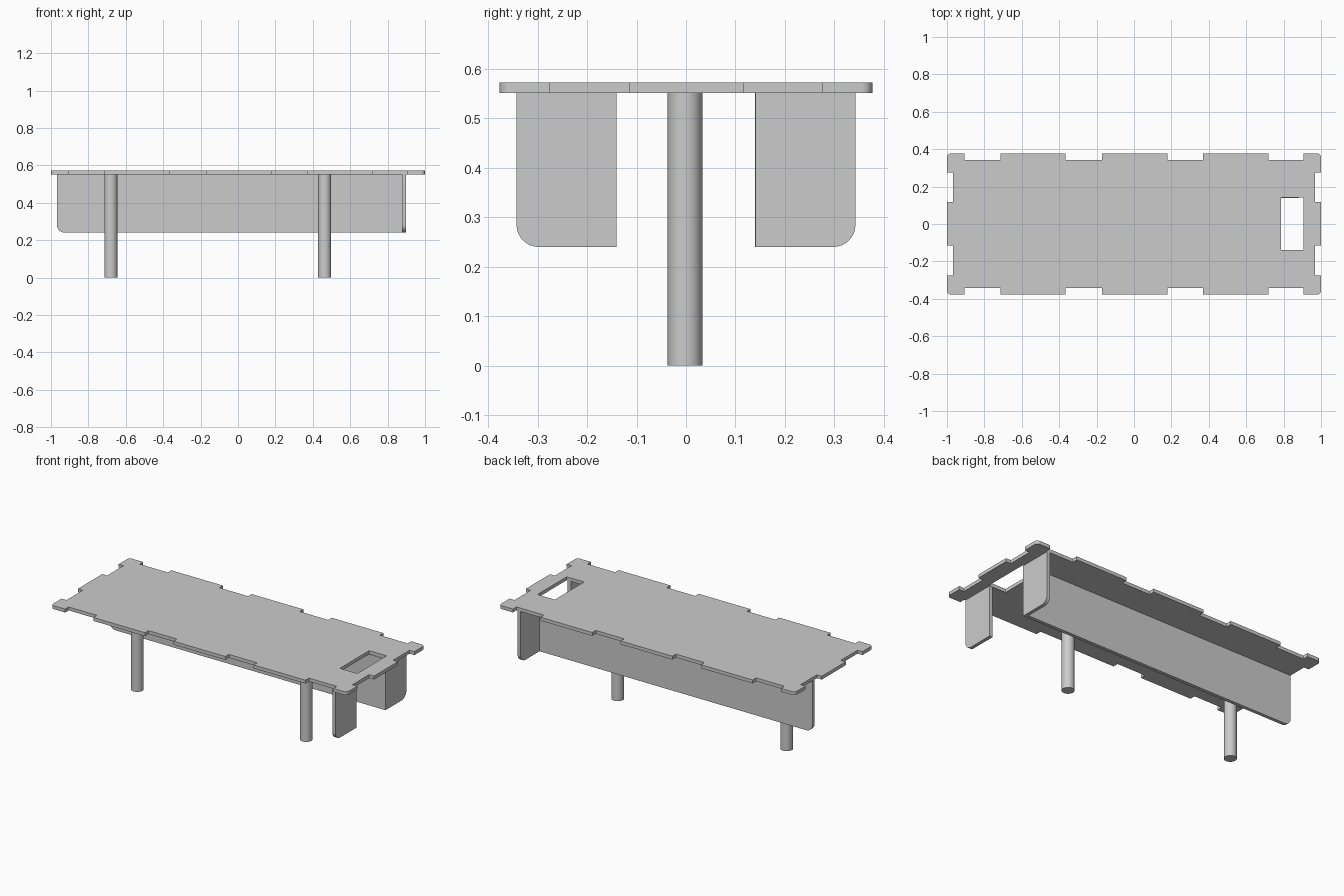
import bpy, bmesh, math
from mathutils import Vector, Matrix

cube = bpy.data.objects.get("Cube")
if cube:
    bpy.data.objects.remove(cube, do_unlink=True)

grey = bpy.data.materials.new("plain grey")
grey.use_nodes = True
colour = (0.6, 0.6, 0.6, 1)
grey.diffuse_color = colour
grey.node_tree.nodes["Principled BSDF"].inputs["Base Color"].default_value = colour

TOP, DECK, BOTTOM = 0.573, 0.552, 0.24
THICK = TOP - DECK


def finish(bm, name):
    bmesh.ops.recalc_face_normals(bm, faces=bm.faces)
    mesh = bpy.data.meshes.new(name)
    bm.to_mesh(mesh)
    bm.free()
    mesh.materials.append(grey)
    obj = bpy.data.objects.new(name, mesh)
    bpy.context.collection.objects.link(obj)
    bpy.ops.object.select_all(action="DESELECT")
    obj.select_set(True)
    bpy.context.view_layer.objects.active = obj
    bpy.ops.object.shade_smooth_by_angle(angle=math.radians(30))
    return obj


def rounded(points, radii, steps=8):
    """Replace the right-angled corners listed in radii {index: radius} by arcs."""
    out = []
    for i, p in enumerate(points):
        p, r = Vector(p), radii.get(i, 0)
        if not r:
            out.append(p)
            continue
        a = (Vector(points[i - 1]) - p).normalized() * r
        b = (Vector(points[(i + 1) % len(points)]) - p).normalized() * r
        for k in range(steps + 1):
            t = k / steps * math.pi / 2
            out.append(p + a * (1 - math.sin(t)) + b * (1 - math.cos(t)))
    return out


def plate(name, loops, to_world):
    """Fill flat loops (later ones are holes), then give them thickness along local z."""
    bm = bmesh.new()
    edges = []
    for loop in loops:
        vs = [bm.verts.new((p[0], p[1], 0)) for p in loop]
        edges += [bm.edges.new((v, vs[(i + 1) % len(vs)])) for i, v in enumerate(vs)]
    bmesh.ops.triangle_fill(bm, edges=edges, use_beauty=True, normal=(0, 0, 1))
    grown = bmesh.ops.extrude_face_region(bm, geom=bm.faces[:])["geom"]
    bmesh.ops.translate(bm, vec=(0, 0, THICK),
                        verts=[g for g in grown if isinstance(g, bmesh.types.BMVert)])
    bm.transform(to_world)
    return finish(bm, name)


# Table top: notched outline with a slot near one end
HX, HY, INX, INY = 1.0, 0.377, 0.967, 0.343
side_steps = [-0.905, -0.715, -0.365, -0.172, 0.178, 0.37, 0.72, 0.907]
end_steps = [-0.276, -0.115, 0.117, 0.275]


def notched(steps, outer, inner):
    pts = []
    for i, s in enumerate(steps):
        pts += [(s, outer), (s, inner)] if i % 2 == 0 else [(s, inner), (s, outer)]
    return pts


front = notched(side_steps, -HY, -INY)
back = notched(side_steps, HY, INY)[::-1]
right = [(x, y) for y, x in notched(end_steps, HX, INX)]
left = [(x, y) for y, x in notched(end_steps, -HX, -INX)][::-1]
outline, corners = [], {}
for corner, run in [((-HX, -HY), front), ((HX, -HY), right),
                    ((HX, HY), back), ((-HX, HY), left)]:
    corners[len(outline)] = 0.022
    outline += [corner] + run
slot = [(0.787, -0.14), (0.905, -0.14), (0.905, 0.143), (0.787, 0.143)]
plate("table_top", [rounded(outline, corners), slot], Matrix.Translation((0, 0, DECK)))

# Long upright panel in the x-z plane, rounded at its free lower corner
long_shape = [(-0.968, BOTTOM), (0.88, BOTTOM), (0.88, DECK), (-0.968, DECK)]
plate("long_panel", [rounded(long_shape, {0: 0.042})],
      Matrix.Translation((0, 0.14 + THICK, 0)) @ Matrix.Rotation(math.pi / 2, 4, "X"))

# Two end panels in the y-z plane, rounded at their outer lower corners
axes = Matrix(((0, 0, 1, 0.878), (1, 0, 0, 0), (0, 1, 0, 0), (0, 0, 0, 1)))
for name, side in (("front_end_panel", -1), ("back_end_panel", 1)):
    shape = [(side * 0.343, BOTTOM), (side * 0.141, BOTTOM),
             (side * 0.141, DECK), (side * 0.343, DECK)]
    plate(name, [rounded(shape, {0: 0.045})], axes)

# Round legs
for name, x in (("right_leg", -0.68), ("left_leg", 0.463)):
    bm = bmesh.new()
    bmesh.ops.create_cone(bm, cap_ends=True, segments=48, radius1=0.035, radius2=0.035,
                          depth=DECK, matrix=Matrix.Translation((x, -0.002, DECK / 2)))
    finish(bm, name)
